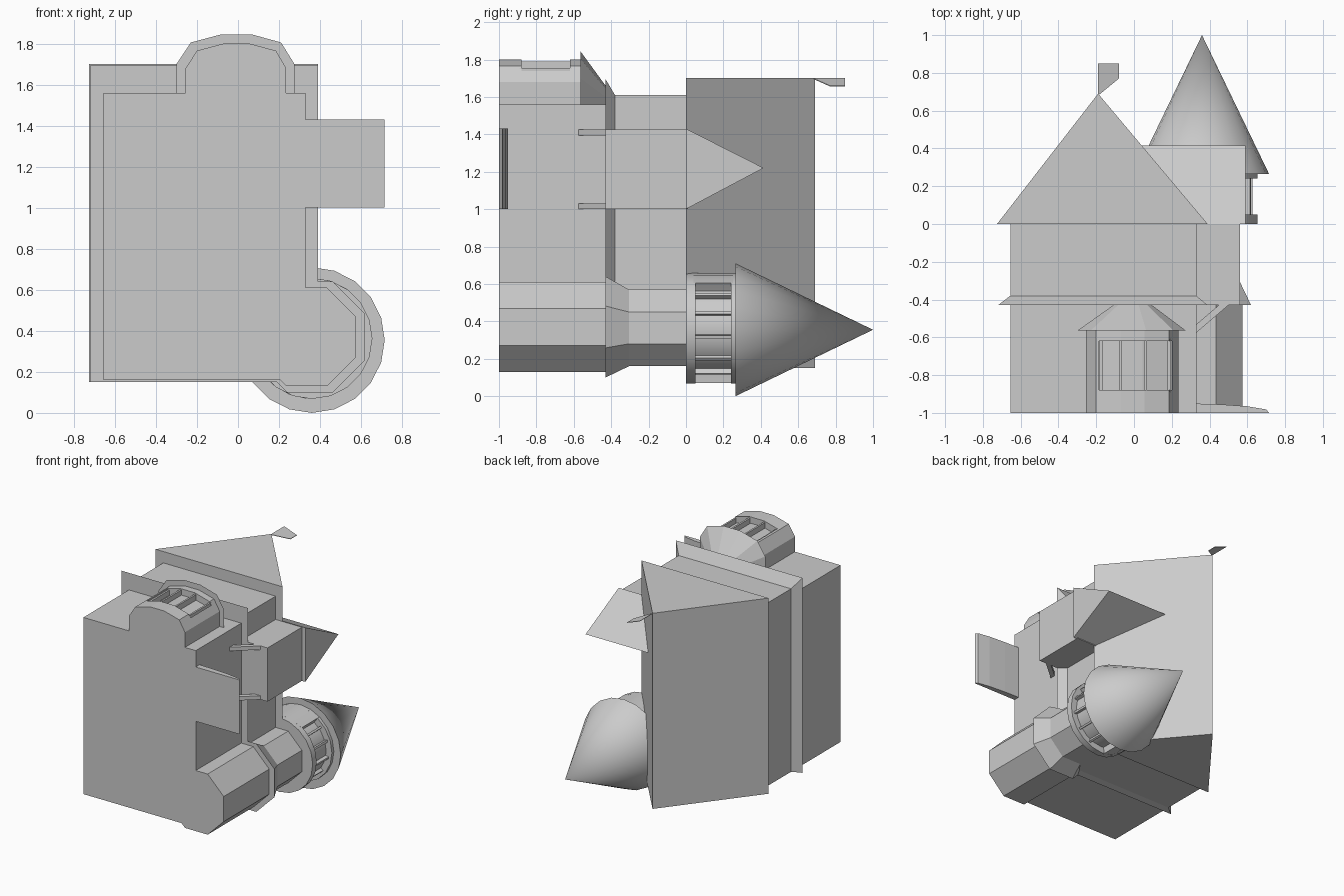
import bpy, bmesh, math
from mathutils import Vector

if "Cube" in bpy.data.objects:
    bpy.data.objects.remove(bpy.data.objects["Cube"])

stone = bpy.data.materials.new("plain_grey")
stone.diffuse_color = (0.6, 0.6, 0.6, 1)
stone.use_nodes = True
stone.node_tree.nodes["Principled BSDF"].inputs["Base Color"].default_value = stone.diffuse_color


def loft(name, rings, smooth=False):
    """Closed solid through a list of equal-length 3D rings."""
    bm = bmesh.new()
    rows = [[bm.verts.new(p) for p in r] for r in rings]
    n = len(rows[0])
    for a, b in zip(rows, rows[1:]):
        for i in range(n):
            j = (i + 1) % n
            bm.faces.new((a[i], a[j], b[j], b[i]))
    bm.faces.new(rows[0])
    bm.faces.new(rows[-1])
    bmesh.ops.remove_doubles(bm, verts=bm.verts, dist=1e-5)
    bmesh.ops.recalc_face_normals(bm, faces=bm.faces)
    me = bpy.data.meshes.new(name)
    bm.to_mesh(me)
    bm.free()
    me.materials.append(stone)
    ob = bpy.data.objects.new(name, me)
    bpy.context.collection.objects.link(ob)
    if smooth:
        bpy.ops.object.select_all(action='DESELECT')
        ob.select_set(True)
        bpy.context.view_layer.objects.active = ob
        bpy.ops.object.shade_smooth_by_angle(angle=math.radians(35))
    return ob


def at_y(y, pts):
    return [(x, y, z) for x, z in pts]


def prism_y(name, pts, y0, y1, smooth=False):
    return loft(name, [at_y(y0, pts), at_y(y1, pts)], smooth)


def prism_z(name, pts, z0, z1):
    return loft(name, [[(x, y, z) for x, y in pts] for z in (z0, z1)])


def rect(x0, x1, z0, z1):
    return [(x0, z0), (x1, z0), (x1, z1), (x0, z1)]


def ngon(cx, cz, apothem, n, turn=0.5):
    r = apothem / math.cos(math.pi / n) if turn else apothem
    return [(cx + r * math.cos(2 * math.pi * (i + turn) / n),
             cz + r * math.sin(2 * math.pi * (i + turn) / n)) for i in range(n)]


# main walls, with a sloped skirt between the storeys
prism_y("lower_walls", rect(-0.655, 0.33, 0.16, 1.56), -1, -0.42)
prism_y("upper_walls", rect(-0.655, 0.33, 0.16, 1.61), -0.43, 0.01)
loft("skirt_roof", [at_y(-0.43, rect(-0.72, 0.39, 0.15, 1.695)),
                    at_y(-0.38, rect(-0.655, 0.33, 0.16, 1.61))])

# main gabled roof
prism_z("main_roof", [(-0.725, 0), (0.39, 0), (-0.19, 0.69)], 0.15, 1.70)

# flag on the ridge end
loft("flag", [[(-0.19, 0.68, 1.70 - d), (-0.19, 0.85, 1.70 - d),
               (-0.08, 0.85, 1.66 - d), (-0.08, 0.77, 1.66 - d)] for d in (0, 0.004)])

# side wing with its gable roof, door step and diagonal struts
prism_y("wing_walls", rect(0.2, 0.56, 1.0, 1.425), -0.43, 0.01)
loft("wing_roof", [[(x, 0, 1.0), (x, 0, 1.43), (x, 0.415, 1.22)] for x in (0.04, 0.59)])
prism_z("door_step", [(0.3, -1), (0.715, -1), (0.70, -0.982), (0.6, -0.965),
                      (0.46, -0.955), (0.3, -0.95)], 1.0, 1.43)
for z in (1.0, 1.395):
    prism_z("wing_strut", [(0.325, -0.58), (0.50, -0.43), (0.50, -0.41),
                           (0.46, -0.42), (0.325, -0.535)], z, z + 0.03)

# octagonal corner tower with a flared collar
prism_y("tower_base", ngon(0.335, 0.37, 0.24, 8), -1, -0.42)
upper = ngon(0.355, 0.365, 0.205, 8)
prism_y("tower_shaft", upper, -0.32, 0.01)
loft("tower_collar", [at_y(-0.43, ngon(0.35, 0.37, 0.27, 8)), at_y(-0.305, upper)])

# round gallery: core, rims, closed rear wall and posts
CX, CZ, R = 0.36, 0.363, 0.295
prism_y("gallery_core", ngon(CX, CZ, 0.245, 20, 0), 0.0, 0.26, True)
for y0, y1 in ((0.0, 0.05), (0.24, 0.27)):
    prism_y("gallery_rim", ngon(CX, CZ, R, 20, 0), y0, y1, True)
arc = [math.radians(55 + 210 * i / 12) for i in range(13)]
wall = [(CX + R * math.cos(a), CZ + R * math.sin(a)) for a in arc] + [(CX, CZ)]
prism_y("gallery_wall", wall, 0.04, 0.25, True)
for deg in (-65, -38, -10, 18, 42):
    a = math.radians(deg)
    out, side = Vector((math.cos(a), math.sin(a))), Vector((-math.sin(a), math.cos(a)))
    c = Vector((CX, CZ))
    post = [tuple(c + out * r + side * s) for r, s in
            ((0.23, -0.008), (0.27, -0.008), (0.27, 0.008), (0.23, 0.008))]
    prism_y("gallery_post", post, 0.04, 0.25)

# conical tower roof
loft("tower_roof", [at_y(0.265, ngon(CX, 0.355, 0.355, 20, 0)),
                    at_y(1.0, [(CX, 0.355)] * 20)], True)

# bay with a recessed window band
outline = [(-0.255, 1.5), (-0.255, 1.68), (-0.2, 1.765), (-0.07, 1.80),
           (0.055, 1.80), (0.185, 1.765), (0.235, 1.68), (0.235, 1.5)]
bay = prism_y("bay_walls", outline, -1, -0.55)
cutter = prism_y("window_cutter", [(-0.185, 1.715), (-0.06, 1.75), (0.045, 1.75),
                                   (0.2, 1.71), (0.2, 1.9), (-0.185, 1.9)], -0.88, -0.62)
cutter.hide_render = True
cutter.hide_viewport = True
cut = bay.modifiers.new("window_recess", 'BOOLEAN')
cut.operation = 'DIFFERENCE'
cut.object = cutter
for x, z in ((-0.07, 1.79), (0.06, 1.79), (0.185, 1.755), (-0.175, 1.76)):
    prism_y("window_post", rect(x - 0.007, x + 0.007, z - 0.06, z), -0.89, -0.61)

# bay roof, tapering back to the skirt
eave = [(-0.30, 1.5), (-0.30, 1.70), (-0.23, 1.805), (-0.08, 1.845),
        (0.065, 1.845), (0.21, 1.805), (0.275, 1.70), (0.275, 1.5)]
top = [(-0.11, 1.5), (-0.11, 1.60), (-0.085, 1.645), (-0.04, 1.66),
       (0.025, 1.66), (0.07, 1.645), (0.095, 1.60), (0.095, 1.5)]
loft("bay_roof", [at_y(-0.565, eave), at_y(-0.43, top)])
